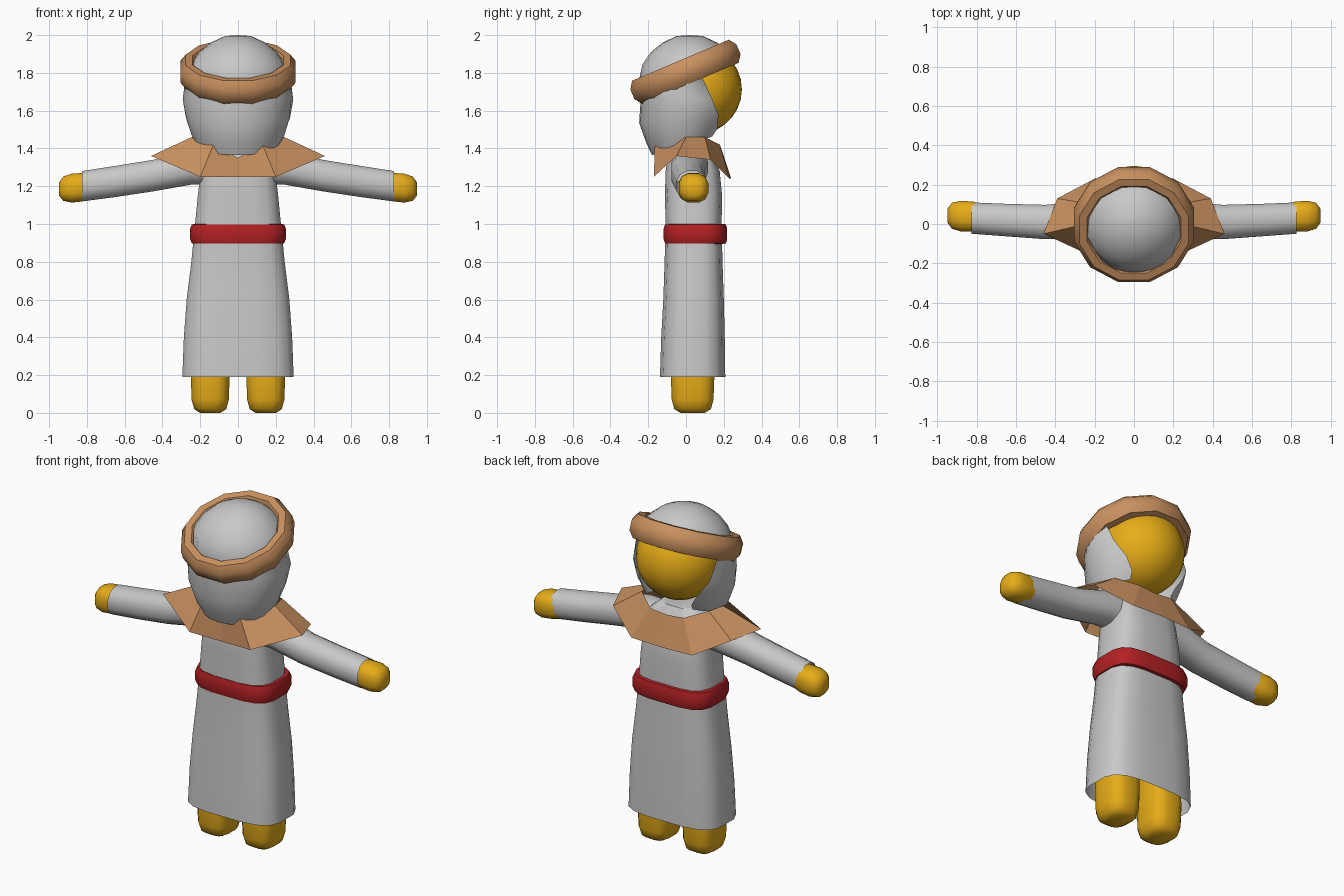
import bpy, bmesh, math
from mathutils import Matrix, Vector

if "Cube" in bpy.data.objects:
    bpy.data.objects.remove(bpy.data.objects["Cube"])


def material(name, rgb):
    m = bpy.data.materials.new(name)
    m.diffuse_color = (*rgb, 1)
    m.use_nodes = True
    m.node_tree.nodes["Principled BSDF"].inputs["Base Color"].default_value = m.diffuse_color
    return m


WHITE = material("white_cloth", (0.58, 0.58, 0.58))
SKIN = material("yellow_skin", (0.86, 0.45, 0.01))
BROWN = material("tan_cloth", (0.58, 0.28, 0.115))
RED = material("red_cloth", (0.45, 0.015, 0.018))


def finish(name, bm, mat, angle=50):
    bmesh.ops.remove_doubles(bm, verts=bm.verts, dist=0.0005)
    bmesh.ops.recalc_face_normals(bm, faces=bm.faces)
    me = bpy.data.meshes.new(name)
    bm.to_mesh(me)
    bm.free()
    me.materials.append(mat)
    ob = bpy.data.objects.new(name, me)
    bpy.context.collection.objects.link(ob)
    if angle:
        bpy.ops.object.select_all(action='DESELECT')
        ob.select_set(True)
        bpy.context.view_layer.objects.active = ob
        bpy.ops.object.shade_smooth_by_angle(angle=math.radians(angle))
    return ob


def loft(name, rings, mat, closed=True, caps=(False, False), angle=50):
    """Skin a list of equally long point rows."""
    bm = bmesh.new()
    rows = [[bm.verts.new(p) for p in r] for r in rings]
    n = len(rows[0])
    for a, b in zip(rows, rows[1:]):
        for i in range(n if closed else n - 1):
            j = (i + 1) % n
            bm.faces.new((a[i], a[j], b[j], b[i]))
    for row, cap in ((rows[0], caps[0]), (rows[-1], caps[1])):
        if cap:
            bm.faces.new(row)
    return finish(name, bm, mat, angle)


def oval(ra, rb, power=2.0, n=16):
    """Superellipse points: power 2 is round, higher is boxier."""
    pts = []
    for i in range(n):
        t = 2 * math.pi * (i + 0.5) / n
        c, s = math.cos(t), math.sin(t)
        pts.append((ra * math.copysign(abs(c) ** (2 / power), c),
                    rb * math.copysign(abs(s) ** (2 / power), s)))
    return pts


def upright(specs, power, n=16, cx=0):
    # each spec: z, centre y, half width, half depth
    return [[(cx + u, cy + v, z) for u, v in oval(rx, ry, power, n)]
            for z, cy, rx, ry in specs]


def sideways(specs, side, power=2.0, n=12):
    # each spec: x, centre y, centre z, half depth, half height
    return [[(side * x, cy + u, cz + v) for u, v in oval(ry, rz, power, n)]
            for x, cy, cz, ry, rz in specs]


# Long robe, open at the hem
loft("robe", upright([
    (0.19, 0.035, 0.298, 0.175), (0.40, 0.037, 0.29, 0.17),
    (0.60, 0.04, 0.275, 0.162), (0.80, 0.04, 0.25, 0.155),
    (1.00, 0.04, 0.23, 0.15), (1.15, 0.04, 0.215, 0.153),
    (1.28, 0.035, 0.20, 0.145), (1.37, 0.025, 0.19, 0.12),
    (1.43, 0.025, 0.12, 0.08)], 3.4), WHITE, caps=(False, True))

# Sash around the waist
loft("belt", upright([
    (0.895, 0.05, 0.225, 0.145), (0.897, 0.05, 0.247, 0.163),
    (0.92, 0.05, 0.256, 0.17), (0.975, 0.05, 0.256, 0.17),
    (0.998, 0.05, 0.247, 0.163), (1.0, 0.05, 0.225, 0.145)], 3.6), RED)

# Arms, hands and feet on both sides
for side, label in ((1, "right"), (-1, "left")):
    loft(label + "_sleeve", sideways([
        (0.10, 0.02, 1.30, 0.10, 0.09), (0.25, 0.02, 1.30, 0.10, 0.095),
        (0.45, 0.01, 1.256, 0.09, 0.086), (0.65, 0.02, 1.225, 0.085, 0.085),
        (0.825, 0.03, 1.20, 0.082, 0.083)], side, 2.3), WHITE)
    loft(label + "_hand", sideways([
        (0.72, 0.03, 1.205, 0.06, 0.06), (0.82, 0.038, 1.195, 0.078, 0.077),
        (0.88, 0.04, 1.19, 0.08, 0.079), (0.925, 0.042, 1.187, 0.068, 0.066),
        (0.947, 0.042, 1.185, 0.038, 0.037)], side, 2.6),
        SKIN, caps=(True, True))
    loft(label + "_foot", upright([
        (0.0, 0.035, 0.055, 0.065), (0.02, 0.035, 0.086, 0.098),
        (0.07, 0.035, 0.10, 0.112), (0.20, 0.035, 0.104, 0.117),
        (0.60, 0.035, 0.09, 0.10)], 3.0, 16, side * 0.147),
        SKIN, caps=(True, True))

# Round head
bm = bmesh.new()
bmesh.ops.create_uvsphere(bm, u_segments=24, v_segments=14, radius=0.238,
                          matrix=Matrix.Translation((0, 0.058, 1.713)))
finish("head", bm, SKIN)

# Head cloth: domed top, open over the face, hanging to the shoulders
# each row: z, slope along y, centre y, half width, half depth, half span
cloth = [(2.0, 0, 0.02, 0.001, 0.001, 180), (1.995, 0, 0.02, 0.07, 0.07, 180),
         (1.96, 0, 0.02, 0.145, 0.145, 180), (1.91, 0, 0.02, 0.206, 0.206, 180),
         (1.845, 0, 0.015, 0.25, 0.245, 180), (1.78, 0, 0.01, 0.278, 0.255, 107),
         (1.66, 0, 0.01, 0.294, 0.25, 121), (1.56, 0.1, 0.0, 0.276, 0.248, 134),
         (1.47, 0.2, 0.0, 0.245, 0.21, 142), (1.42, 0.31, 0.0, 0.22, 0.18, 140)]
rows = []
for z, slope, cy, rx, ry, span in cloth:
    row = []
    for i in range(21):
        a = math.radians(span) * (i / 10 - 1)
        y = cy - ry * math.cos(a)
        row.append((rx * math.sin(a), y, z + slope * y))
    rows.append(row)
loft("head_cloth", rows, WHITE, closed=False)

# Thick tilted head band: twelve segments with an eight-sided section
section = oval(0.052, 0.072, 2.0, 8)
tilt = Matrix.Translation((0, -0.003, 1.806)) @ Matrix.Rotation(math.radians(23), 4, 'X')
rows = []
for i in range(13):
    a = 2 * math.pi * (i + 0.5) / 12
    rows.append([tilt @ Vector(((0.268 + u) * math.cos(a),
                                (0.268 + u) * math.sin(a), v))
                 for u, v in section])
loft("head_band", rows, BROWN, angle=40)

# Shoulder cape, faceted, mirrored left to right
outer = [(0, -0.17, 1.25), (0.2, -0.17, 1.25), (0.46, -0.05, 1.36),
         (0.39, 0.13, 1.34), (0.2, 0.23, 1.24), (0, 0.24, 1.24)]
inner = [(0, -0.14, 1.35), (0.13, -0.165, 1.42), (0.245, 0.0, 1.46),
         (0.22, 0.1, 1.46), (0.11, 0.18, 1.42), (0, 0.18, 1.41)]


def mirrored(half):
    return half + [(-x, y, z) for x, y, z in half[-2:0:-1]]


loft("shoulder_cape", [mirrored(outer), mirrored(inner)], BROWN, angle=0)
